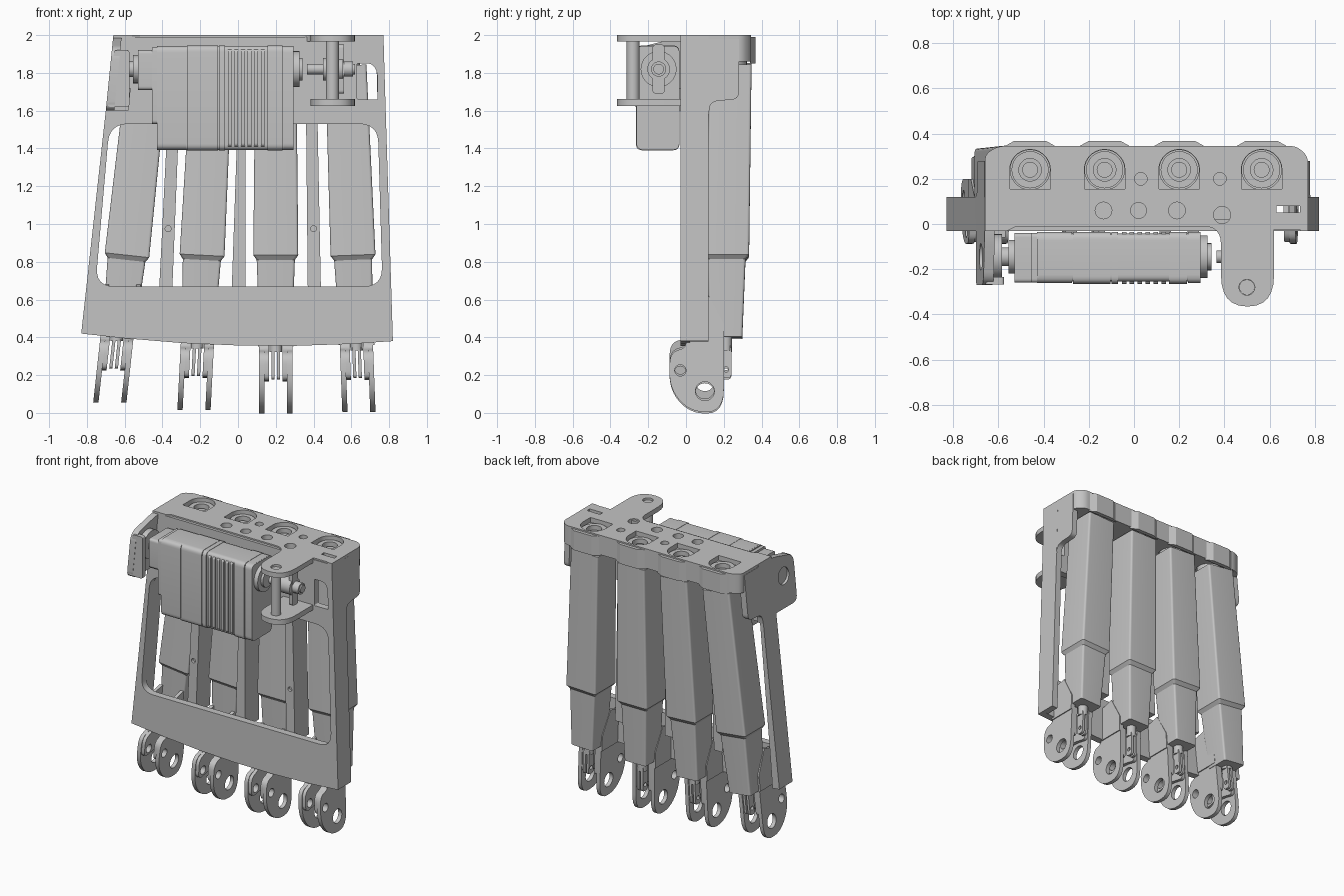
import bpy, bmesh, math
from mathutils import Vector

if "Cube" in bpy.data.objects:
    bpy.data.objects.remove(bpy.data.objects["Cube"], do_unlink=True)

grey = bpy.data.materials.new("plain grey")
grey.use_nodes = True
COLOUR = (0.55, 0.55, 0.55, 1)
grey.diffuse_color = COLOUR
grey.node_tree.nodes["Principled BSDF"].inputs["Base Color"].default_value = COLOUR
parts = []


def finish(name, bm):
    bmesh.ops.remove_doubles(bm, verts=bm.verts, dist=1e-5)
    bmesh.ops.recalc_face_normals(bm, faces=bm.faces)
    me = bpy.data.meshes.new(name)
    bm.to_mesh(me)
    bm.free()
    me.materials.append(grey)
    ob = bpy.data.objects.new(name, me)
    bpy.context.collection.objects.link(ob)
    parts.append(ob)


def circle(a, b, r, n=28):
    return [(a + r * math.cos(2 * math.pi * i / n), b + r * math.sin(2 * math.pi * i / n)) for i in range(n)]


def rounded(pts, r):
    """Round every corner of a polygon; a third value overrides the radius."""
    out = []
    for i, p in enumerate(pts):
        c = Vector(p[:2])
        a, b = Vector(pts[i - 1][:2]) - c, Vector(pts[(i + 1) % len(pts)][:2]) - c
        rr = p[2] if len(p) > 2 else r
        if rr <= 0:
            out.append(tuple(c))
            continue
        s = c + a.normalized() * min(rr, a.length * 0.49)
        e = c + b.normalized() * min(rr, b.length * 0.49)
        for k in range(7):
            t = k / 6
            out.append(tuple(s * (1 - t) ** 2 + c * 2 * t * (1 - t) + e * t * t))
    return out


def box2(a0, a1, b0, b1, r=0.0):
    return rounded([(a0, b0), (a1, b0), (a1, b1), (a0, b1)], r)


def prism(name, axis, lo, hi, loops, move=None):
    """Extrude an outline with holes along an axis."""
    cu = bpy.data.curves.new(name, "CURVE")
    cu.dimensions, cu.fill_mode, cu.extrude = "2D", "BOTH", (hi - lo) / 2
    for loop in loops:
        sp = cu.splines.new("POLY")
        sp.points.add(len(loop) - 1)
        for q, p in zip(sp.points, loop):
            q.co = (p[0], p[1], 0, 1)
        sp.use_cyclic_u = True
    tmp = bpy.data.objects.new("outline", cu)
    bpy.context.collection.objects.link(tmp)
    me = bpy.data.meshes.new_from_object(tmp.evaluated_get(bpy.context.evaluated_depsgraph_get()))
    bm = bmesh.new()
    bm.from_mesh(me)
    bpy.data.objects.remove(tmp)
    bpy.data.meshes.remove(me)
    for v in bm.verts:
        a, b, c = v.co
        c += (lo + hi) / 2
        v.co = {"X": (c, a, b), "Y": (a, c, b), "Z": (a, b, c)}[axis]
        if move:
            v.co = move(v.co)
    finish(name, bm)


def rod(name, axis, lo, hi, a, b, r, hole=0):
    prism(name, axis, lo, hi, [circle(a, b, r)] + ([circle(a, b, hole)] if hole else []))


def lean(slope):
    """Slant a side part along the tapering frame edge."""
    return lambda co: Vector((co.x + slope * (co.z - 1.6), co.y, co.z))


# Thin front frame with its large window and a small upper opening, and deep side walls
frame_outline = [(-.83, .42), (-.6, .395), (-.3, .37), (0, .357), (.3, .355), (.6, .365), (.82, .38),
                 (.78, 1.66), (.77, 1.99), (-.66, 1.99), (-.70, 1.6)]
window = rounded([(-.755, .67), (.765, .67), (.74, 1.53), (-.68, 1.53)], .1)
opening = rounded([(.63, 1.66, .01), (.745, 1.66, .01), (.735, 1.85, .08), (.63, 1.85, .01)], .01)
prism("palm_frame", "Y", -.03, .02, [frame_outline, window, opening])
prism("left_wall", "Y", -.03, .12, [[(-.83, .42), (-.775, .414), (-.755, .67), (-.68, 1.53), (-.635, 2), (-.66, 2),
                                     (-.70, 1.6)]])
prism("right_wall", "Y", -.03, .12, [[(.82, .38), (.775, .378), (.765, .67), (.74, 1.53), (.735, 2), (.77, 2),
                                      (.78, 1.66)]])

# Ribs between the actuators
for name, b0, b1, t0, t1, hole in (("left", -.42, -.35, -.37, -.31, -.37), ("middle", -.035, .04, 0, .04, 0),
                                   ("right", .37, .44, .36, .42, .4)):
    loops = [[(b0, .6), (b1, .6), (t1, 1.6), (t0, 1.6)]]
    prism(name + "_rib", "Y", .04, .18, loops)
    if hole:
        loops.append(circle(hole, .975, .016, 14))
    prism(name + "_rib_face", "Y", .02, .04, loops)

# Upper side walls reaching back to the cap
cheek = rounded([(.1, 1.58, 0), (.12, 1.58, 0), (.13, 1.65, .05), (.28, 1.66, .04), (.28, 1.98, 0), (.1, 1.98, 0)], .02)
prism("right_cheek", "X", .74, .781, [cheek], lean(-.028))
prism("left_cheek", "X", -.70, -.655, [cheek], lean(.1))

# Cap: deep block, top plate with bracket tongue, sockets and bolt holes
tops, feet, lift = (-.46, -.13, .20, .565), (-.655, -.222, .20, .632), (.05, .01, -.008, 0)
bolts = [circle(x, y, r, 20) for x, y, r in ((-.135, .06, .037), (.02, .06, .035), (.19, .06, .037),
                                             (.39, .04, .038), (.03, .2, .028), (.38, .2, .028))]
back_edge = [(.77, .30, .03), (.72, .345, .03), (-.60, .345, .03), (-.66, .31, .03)]
prism("cap_block", "Z", 1.86, 1.965,
      [rounded([(-.66, 0), (.62, 0), (.62, .1), (.77, .1)] + back_edge, 0)] + [circle(x, .24, .088) for x in tops])
tongue = [(.385, -.01, .08), (.385, -.365, .14), (.62, -.365, .14)]
notch = [(.62, -.025), (.77, -.025), (.77, .05), (.63, .05), (.63, .08), (.77, .08)]
sockets = [[(x - .09, .155), (x + .09, .155)] +
           [(x + .09 * math.cos(math.pi * k / 14), .24 + .09 * math.sin(math.pi * k / 14)) for k in range(15)]
           for x in tops]
prism("cap_plate", "Z", 1.965, 2,
      [rounded([(-.66, -.03), (-.56, -.03), (-.52, -.01)] + tongue + notch + back_edge, 0),
       circle(.5, -.28, .035)] + sockets + bolts)
for x in tops:
    prism("cap_bump", "Z", 1.85, 1.99, [[(x - .12, .34), (x + .12, .34), (x + .07, .368), (x - .07, .368)]])

# Lower bracket tongue, post and pin linkage
prism("lower_tongue", "Z", 1.625, 1.662, [rounded([(.62, 0, 0), (.62, -.365), (.385, -.365), (.385, 0, 0)], .14)])
rod("bracket_post", "Z", 1.64, 1.985, .5, -.28, .034)
AY, AZ = -.145, 1.82
rod("link_pin", "X", .365, .62, AY, AZ, .028)
rod("link_hub", "X", .45, .555, AY, AZ, .06)
prism("link_bar", "X", .53, .56, [box2(AY - .032, AY + .032, 1.69, 1.95, .02)])
rod("link_tip", "X", .56, .61, AY, AZ, .04)

# Left pivot arm, a slanted plate with a front lip and a boss
arm = rounded([(.05, 1.6, 0), (-.27, 1.6, .05), (-.27, 1.93, .06), (-.05, 1.985, .05), (.05, 1.99, 0)], .02)
prism("pivot_arm", "X", -.70, -.655, [arm, circle(AY, AZ, .06)], lean(.1))
prism("arm_lip", "Y", -.268, -.235, [rounded([(-.69, 1.62), (-.575, 1.62), (-.575, 1.92), (-.655, 1.92)], .015)])
rod("pivot_boss", "X", -.665, -.585, AY, AZ, .1, .04)
rod("pivot_screw", "X", -.665, -.54, AY, AZ, .042)
prism("arm_root", "X", -.70, -.58, [box2(-.06, .05, 1.6, 1.72)], lean(.1))

# Motor: housing slices, side grooves, stepped end and horns
slices = ((-.43, -.275, .003), (-.27, -.105, 0), (-.10, -.07, 0), (.155, .235, 0), (.24, .295, .003))
for a, b, inset in slices:
    prism("motor_housing", "X", a, b, [box2(-.265 + inset, -.035, 1.39 + inset, 1.945 - inset, .035)])
prism("motor_core", "X", -.42, .29, [box2(-.255, -.043, 1.392, 1.943, .03)])
for i in range(6):
    x = -.054 + .035 * i
    prism("motor_fin", "X", x, x + .02, [box2(-.265, -.035, 1.41, 1.925, .02)])
prism("motor_step_low", "X", -.455, -.42, [box2(-.26, -.04, 1.53, 1.935, .02)])
prism("motor_step_high", "X", -.53, -.45, [box2(-.26, -.04, 1.71, 1.92, .02)])
rod("left_horn", "X", -.555, -.52, AY, AZ, .075)
rod("right_horn", "X", .29, .325, AY, AZ, .095)
rod("right_horn_hub", "X", .32, .342, AY, AZ, .06)

# Actuators, rod forks and finger lugs, each following its own slanted axis
lug = rounded([(0, .42, 0), (0, .345, .03), (-.085, .32, .06), (-.09, .13, .1), (.02, .005, .08), (.2, .005, .12),
               (.2, .42, 0)], .05)
pad = rounded([(.01, .39, 0), (0, .345, .03), (-.08, .315, .05), (-.08, .17, .05), (.06, .2, .08), (.195, .17, .03),
               (.195, .39, 0)], .03)
web = [(0, .6), (.115, .63), (.2, .47), (.2, .36), (0, .36)]
small_hole = circle(-.03, .225, .03, 20)
sections = ((.40, .086, .212), (.81, .101, .214), (.835, .119, .215), (1.84, .109, .238))

for top, foot, up in zip(tops, feet, lift):
    def along(co, top=top, foot=foot):
        return Vector((co.x + top + (foot - top) * (2 - co.z) / 1.78, co.y, co.z))

    def raised(co, along=along, up=up):
        return along(co) + Vector((0, 0, up))

    # The step across the body stays square to the slanted axis
    tilt = (foot - top) / 1.78
    bm = bmesh.new()
    rings = []
    for z, h, cy in sections:
        rings.append([bm.verts.new(along(Vector((a, cy + b, z + a * tilt))))
                      for a, b in box2(-h, h, -h, h, .015)])
    for r0, r1 in zip(rings, rings[1:]):
        for i in range(len(r0)):
            j = (i + 1) % len(r0)
            bm.faces.new((r0[i], r0[j], r1[j], r1[i]))
    bm.faces.new(rings[0])
    bm.faces.new(rings[-1])
    finish("actuator_body", bm)
    rod("actuator_collar", "Z", 1.82, 1.975, top, .24, .082, .05)
    rod("actuator_tail", "Z", 1.82, 1.95, top, .24, .035)
    prism("actuator_rod", "Z", .33, .42, [circle(0, .21, .033)], raised)

    for s in (-1, 1):
        def span(a, b):
            return sorted((s * a, s * b))
        prism("rod_fork", "X", *span(.006, .023), [box2(.185, .24, .185, .36, .02), circle(.212, .23, .014, 16)], raised)
        prism("finger_lug", "X", *span(.06, .088), [lug, circle(.1, .115, .05), small_hole], raised)
        prism("lug_pad", "X", *span(.036, .062), [pad, small_hole], raised)
        prism("lug_web", "X", *span(.072, .095), [web], raised)

# Smooth the curved faces and keep hard edges
bpy.ops.object.select_all(action="DESELECT")
for ob in parts:
    ob.select_set(True)
bpy.context.view_layer.objects.active = parts[0]
bpy.ops.object.shade_smooth_by_angle(angle=math.radians(26))
